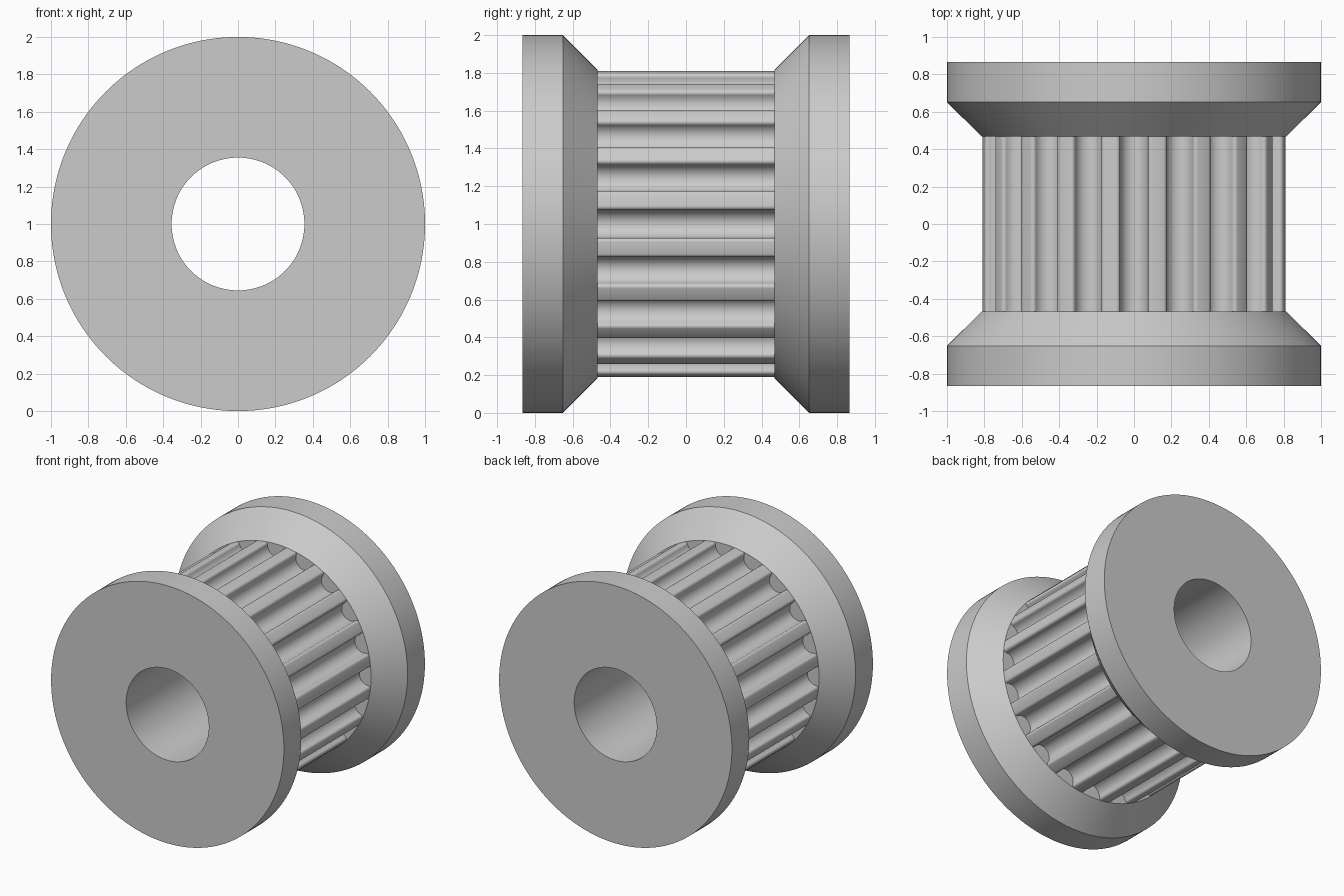
import bpy, bmesh
from math import sin, cos, pi, radians, asin, sqrt

cube = bpy.data.objects.get("Cube")
if cube:
    bpy.data.objects.remove(cube, do_unlink=True)

CENTRE_Z = 1.0
TEETH = 20
TOOTH_R = 0.815       # outer radius of the teeth
GROOVE_R = 0.074      # round groove bottom
GROOVE_DEPTH = 0.101
LIP_R = 0.02          # rounded groove lips
HALF_BELT = 0.468     # half the length of the toothed section
BORE_R = 0.355

metal = bpy.data.materials.new("grey_metal")
metal.use_nodes = True
grey = (0.6, 0.6, 0.6, 1)
metal.diffuse_color = grey
metal.node_tree.nodes["Principled BSDF"].inputs["Base Color"].default_value = grey


def loft(name, rings, close_rings):
    """Join closed rings of points with quads, optionally last to first."""
    bm = bmesh.new()
    loops = [[bm.verts.new(p) for p in ring] for ring in rings]
    pairs = list(zip(loops, loops[1:]))
    if close_rings:
        pairs.append((loops[-1], loops[0]))
    for a, b in pairs:
        for i in range(len(a)):
            j = (i + 1) % len(a)
            bm.faces.new((a[i], a[j], b[j], b[i]))
    bmesh.ops.recalc_face_normals(bm, faces=bm.faces)
    mesh = bpy.data.meshes.new(name)
    bm.to_mesh(mesh)
    bm.free()
    mesh.materials.append(metal)
    obj = bpy.data.objects.new(name, mesh)
    bpy.context.collection.objects.link(obj)
    obj.location.z = CENTRE_Z
    bpy.ops.object.select_all(action="DESELECT")
    obj.select_set(True)
    bpy.context.view_layer.objects.active = obj
    bpy.ops.object.shade_smooth_by_angle(angle=radians(30))
    return obj


def circle(radius, y, segments=160):
    return [(radius * cos(2 * pi * i / segments), y, radius * sin(2 * pi * i / segments))
            for i in range(segments)]


def arc(cu, cv, radius, start, end, steps):
    return [(cu + radius * cos(start + (end - start) * i / steps),
             cv + radius * sin(start + (end - start) * i / steps)) for i in range(steps + 1)]


# Spool body: two bevelled flanges on a bored core
half = [(BORE_R, 0.865), (1.0, 0.865), (1.0, 0.652), (TOOTH_R, HALF_BELT), (0.70, HALF_BELT)]
profile = half + [(r, -y) for r, y in reversed(half)]
loft("flanged_spool", [circle(r, y) for r, y in profile], True)

# One groove: rounded lip, round bottom, rounded lip (tangential, radial)
lip_u = GROOVE_R + LIP_R
lip_v = sqrt((TOOTH_R - LIP_R) ** 2 - lip_u ** 2)
lean = asin(lip_u / (TOOTH_R - LIP_R))
right_lip = arc(lip_u, lip_v, LIP_R, pi / 2 - lean, pi, 6)
left_lip = [(-u, v) for u, v in reversed(right_lip)]
bottom = arc(0, TOOTH_R - GROOVE_DEPTH + GROOVE_R, GROOVE_R, 0, -pi, 14)
groove = right_lip + bottom + left_lip

# Toothed section: grooves repeated around the axis, with curved lands between
pitch = 2 * pi / TEETH
outline = []
for k in range(TEETH):
    t = -k * pitch
    outline += [(v * cos(t) - u * sin(t), v * sin(t) + u * cos(t)) for u, v in groove]
    land = t - pitch / 2
    outline.append((TOOTH_R * cos(land), TOOTH_R * sin(land)))
loft("toothed_section", [[(x, y, z) for x, z in outline] for y in (-HALF_BELT, HALF_BELT)], False)
